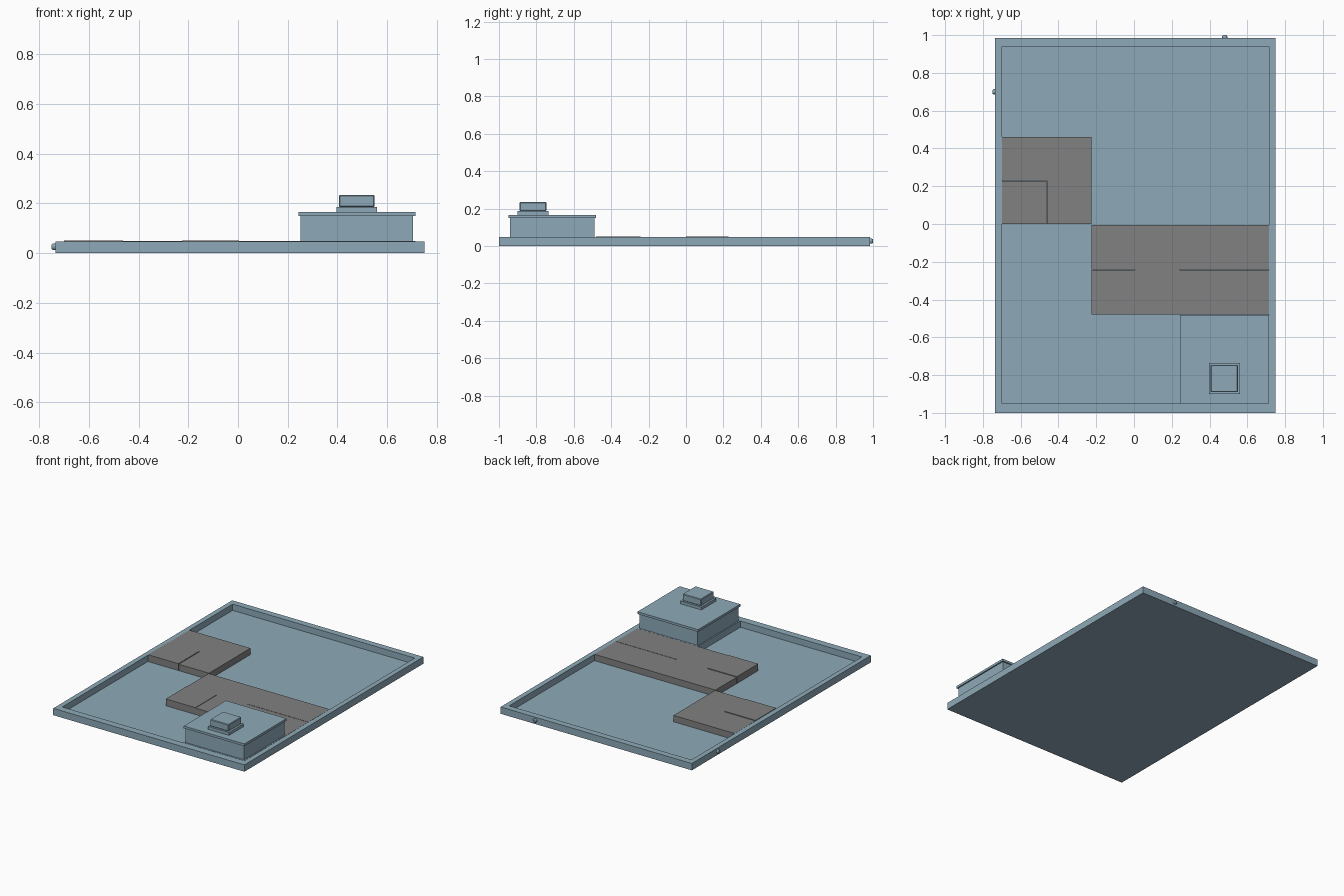
import bpy, bmesh, math
from mathutils import Matrix

if "Cube" in bpy.data.objects:
    bpy.data.objects.remove(bpy.data.objects["Cube"])


def material(name, rgb):
    m = bpy.data.materials.new(name)
    m.diffuse_color = (*rgb, 1)
    m.use_nodes = True
    m.node_tree.nodes["Principled BSDF"].inputs["Base Color"].default_value = m.diffuse_color
    return m


BLUE = material("blue", (0.27, 0.40, 0.48))
GREY = material("grey", (0.22, 0.22, 0.22))


def finish(name, bm, mat):
    me = bpy.data.meshes.new(name)
    bm.to_mesh(me)
    bm.free()
    me.materials.append(mat)
    ob = bpy.data.objects.new(name, me)
    bpy.context.collection.objects.link(ob)
    return ob


def box(name, x, y, z, mat=BLUE, bevel=0):
    bm = bmesh.new()
    bmesh.ops.create_cube(bm, size=1)
    for v in bm.verts:
        v.co = [r[0] if c < 0 else r[1] for c, r in zip(v.co, (x, y, z))]
    if bevel:
        bmesh.ops.bevel(bm, geom=bm.edges[:], offset=bevel, segments=1, affect='EDGES')
    return finish(name, bm, mat)


# Tray: slab whose top face is inset and pushed down to a thin floor
H, FLOOR = 0.048, 0.004
OX, OY = (-0.735, 0.75), (-1.0, 0.985)
IX, IY = (-0.70, 0.715), (-0.95, 0.94)
bm = bmesh.new()


def ring(x, y, z):
    return [bm.verts.new((x[i], y[j], z)) for i, j in ((0, 0), (1, 0), (1, 1), (0, 1))]


loops = [ring(OX, OY, 0), ring(OX, OY, H), ring(IX, IY, H), ring(IX, IY, FLOOR)]
for a, b in zip(loops, loops[1:]):
    for i in range(4):
        j = (i + 1) % 4
        bm.faces.new((a[i], a[j], b[j], b[i]))
bm.faces.new(loops[0][::-1])
bm.faces.new(loops[-1])
finish("tray", bm, BLUE)

# Paving blocks: neighbouring pieces sit at slightly different heights
T, T2 = 0.049, 0.052
box("upper_paving_back", (-0.70, -0.225), (0.23, 0.46), (0.001, T), GREY)
box("upper_paving_side", (-0.46, -0.225), (0.0, 0.23), (0.001, T), GREY)
box("upper_paving_corner", (-0.70, -0.463), (0.0, 0.227), (0.001, T2), GREY)
box("lower_paving_back", (-0.225, 0.715), (-0.24, -0.005), (0.001, T), GREY)
box("lower_paving_corner", (-0.225, 0.005), (-0.48, -0.243), (0.001, T2), GREY)
box("lower_paving_middle", (0.005, 0.24), (-0.48, -0.24), (0.001, T), GREY)
box("lower_paving_right", (0.24, 0.715), (-0.48, -0.243), (0.001, T), GREY)

# Building: plinth, walls, overhanging roof, stepped rooftop unit
box("building_plinth", (0.243, 0.714), (-0.949, -0.481), (0.001, T))
box("building_walls", (0.252, 0.705), (-0.94, -0.49), (T, 0.15))
box("building_roof", (0.243, 0.714), (-0.949, -0.481), (0.15, 0.166))
box("rooftop_curb", (0.396, 0.56), (-0.90, -0.736), (0.166, 0.186))
box("rooftop_unit", (0.406, 0.55), (-0.89, -0.746), (0.186, 0.234), bevel=0.004)


# Connector studs: short shaft with a tapered tip
def stud(name, matrix):
    bm = bmesh.new()
    for r1, r2, z0, z1 in ((0.014, 0.014, 0, 0.008), (0.014, 0.009, 0.008, 0.015)):
        bmesh.ops.create_cone(bm, cap_ends=True, segments=12, radius1=r1, radius2=r2,
                              depth=z1 - z0, matrix=Matrix.Translation((0, 0, (z0 + z1) / 2)))
    bmesh.ops.transform(bm, matrix=matrix, verts=bm.verts)
    finish(name, bm, BLUE)


stud("back_stud", Matrix.Translation((0.48, 0.985, 0.026)) @ Matrix.Rotation(-math.pi / 2, 4, 'X'))
stud("left_stud", Matrix.Translation((-0.735, 0.70, 0.026)) @ Matrix.Rotation(-math.pi / 2, 4, 'Y'))
